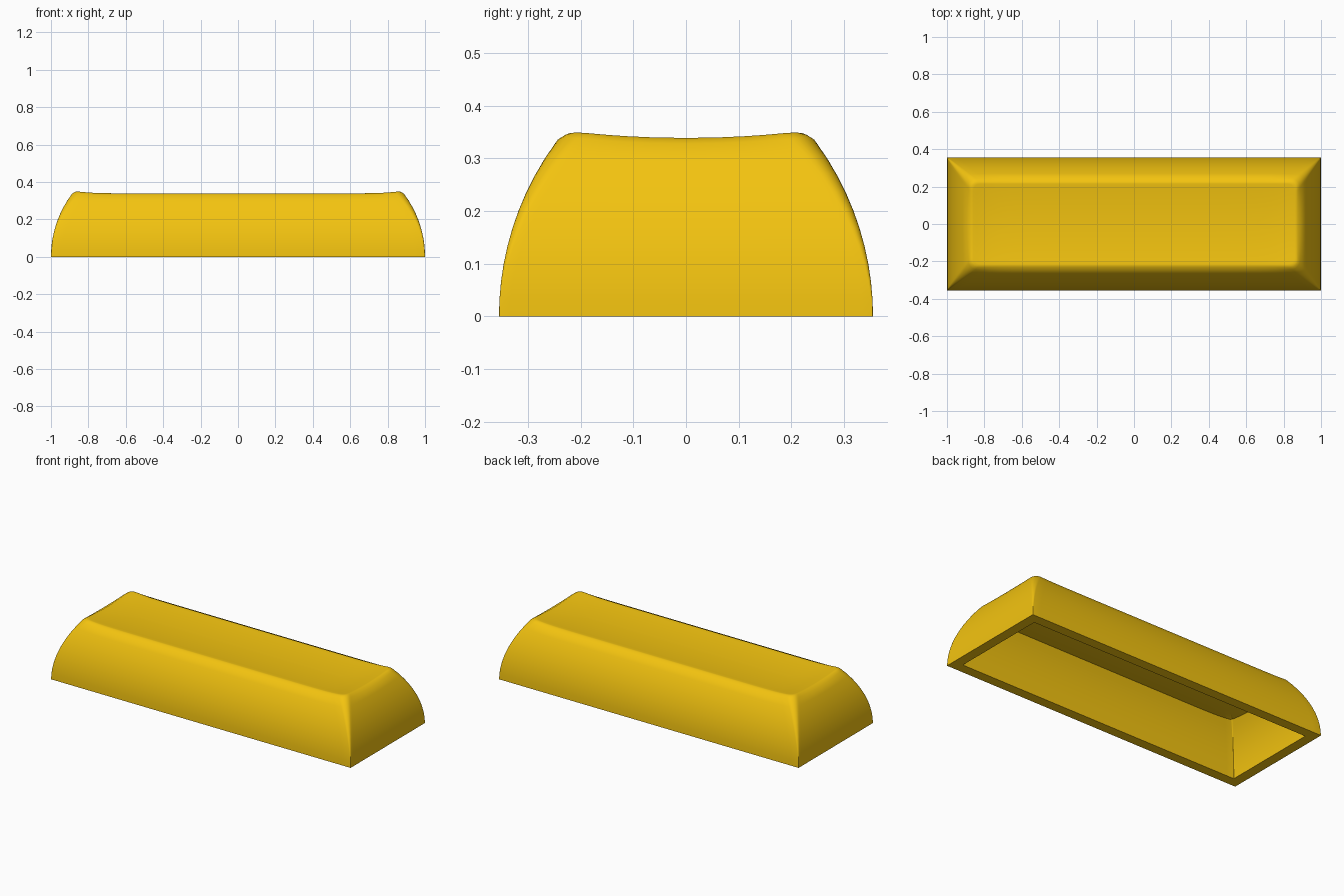
import bpy, bmesh, math

if "Cube" in bpy.data.objects:
    bpy.data.objects.remove(bpy.data.objects["Cube"])

HX, HY = 1.0, 0.355      # half size of the base
ARC = 0.56               # radius of the bulging side walls
THICK, DROP = 0.06, 0.055  # wall thickness, roof thickness
SPAN = [-1, -.95, -.9, -.84, -.75, -.6, -.35, 0, .35, .6, .75, .84, .9, .95, 1]


def top_height(x, y):
    # scooped top: low in the middle, raised at the four corners
    fx = min(1, (abs(x) / .87) ** 12)
    fy = min(1, (y / .222) ** 2)
    return .327 + .013 * (fx + fy)


def bulge(z):
    return ARC - math.sqrt(ARC * ARC - z * z)


def outline(a, b, r):
    # rounded rectangle: straight runs of points plus corner arcs
    r = min(r, a * .9, b * .9)
    pts = []
    for q in range(4):
        ang = q * math.pi / 2
        c, s = round(math.cos(ang)), round(math.sin(ang))
        u, v = (a, b) if q % 2 == 0 else (b, a)
        side = [(u, t * (v - r)) for t in SPAN]
        for k in range(1, 6):
            w = k * math.pi / 12
            side.append((u - r + r * math.cos(w), v - r + r * math.sin(w)))
        pts += [(x * c - y * s, x * s + y * c) for x, y in side]
    return pts


def wall_ring(s, inset, drop, below, radius):
    ref = outline(HX - .125, HY - .125, .04)
    tops = [top_height(x, y) - drop - below for x, y in ref]
    ring = []
    for i, h in enumerate(tops):
        z = h * s
        o = inset + bulge(z)
        x, y = outline(HX - o, HY - o, .0015 + radius * s ** 1.5)[i]
        ring.append((x, y, z))
    return ring


def top_ring(o, drop, below, radius):
    return [(x, y, top_height(x, y) - drop - below)
            for x, y in outline(HX - o, HY - o, radius)]


STEPS = [i / 10 for i in range(11)]
# outer shell from the top centre down to the base
rings = [top_ring(o, 0, b, r) for o, b, r in
         [(.35, 0, .002), (.31, 0, .01), (.27, 0, .02), (.23, 0, .03), (.19, 0, .035),
          (.16, 0, .04), (.14, 0, .04), (.131, .001, .04), (.124, .005, .04)]]
rings += [wall_ring(s, 0, 0, .012, .04) for s in reversed(STEPS)]
# hollow underside from the base up to the roof
rings += [wall_ring(s, THICK, DROP, 0, .004) for s in STEPS]
rings += [top_ring(o, DROP, 0, .004) for o in (.18, .22, .26, .30, .35)]

bm = bmesh.new()
loops = [[bm.verts.new(p) for p in ring] for ring in rings]
n = len(loops[0])
for a, b in zip(loops, loops[1:]):
    for i in range(n):
        j = (i + 1) % n
        bm.faces.new((a[i], a[j], b[j], b[i]))
bm.faces.new(loops[0])
bm.faces.new(loops[-1])
bmesh.ops.recalc_face_normals(bm, faces=bm.faces)
mesh = bpy.data.meshes.new("keycap")
bm.to_mesh(mesh)
bm.free()
keycap = bpy.data.objects.new("keycap", mesh)
bpy.context.collection.objects.link(keycap)

# yellow plastic
mat = bpy.data.materials.new("yellow_plastic")
mat.diffuse_color = (.9, .55, .005, 1)
mat.use_nodes = True
mat.node_tree.nodes["Principled BSDF"].inputs["Base Color"].default_value = mat.diffuse_color
mesh.materials.append(mat)

bpy.context.view_layer.objects.active = keycap
keycap.select_set(True)
bpy.ops.object.shade_smooth_by_angle(angle=math.radians(35))
